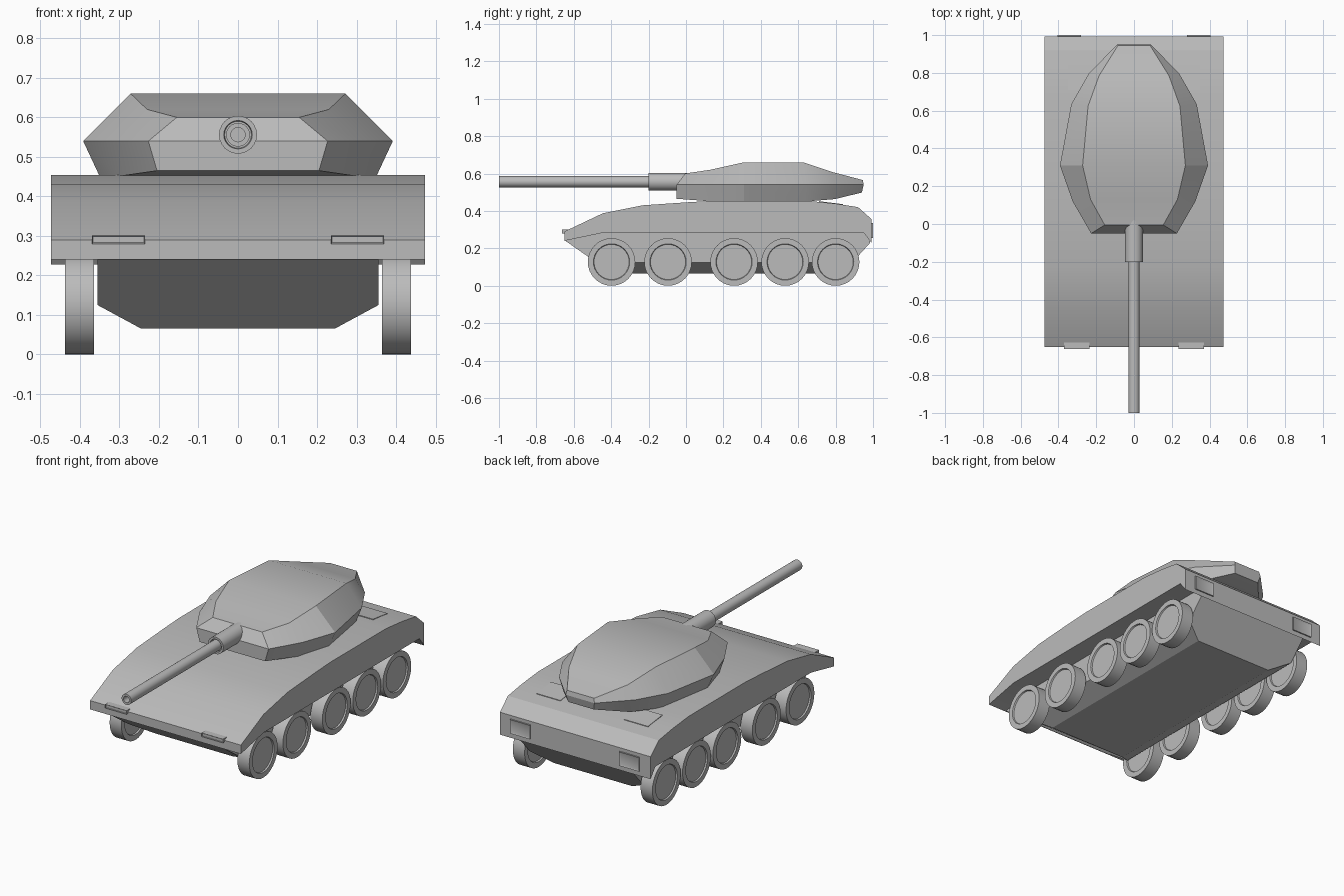
import bpy, bmesh, math
from mathutils import Matrix

if "Cube" in bpy.data.objects:
    bpy.data.objects.remove(bpy.data.objects["Cube"])

grey = bpy.data.materials.new("plain_grey")
grey.diffuse_color = (0.5, 0.5, 0.5, 1)
grey.use_nodes = True
grey.node_tree.nodes["Principled BSDF"].inputs["Base Color"].default_value = grey.diffuse_color


def finish(name, bm, angle=25):
    bmesh.ops.recalc_face_normals(bm, faces=bm.faces[:])
    me = bpy.data.meshes.new(name)
    bm.to_mesh(me)
    bm.free()
    me.materials.append(grey)
    ob = bpy.data.objects.new(name, me)
    bpy.context.collection.objects.link(ob)
    bpy.ops.object.select_all(action='DESELECT')
    ob.select_set(True)
    bpy.context.view_layer.objects.active = ob
    bpy.ops.object.shade_smooth_by_angle(angle=math.radians(angle))
    return ob


def loft(name, rings, angle=25):
    """Skin a list of closed rings and cap both ends."""
    bm = bmesh.new()
    loops = [[bm.verts.new(p) for p in r] for r in rings]
    n = len(loops[0])
    for a, b in zip(loops, loops[1:]):
        for i in range(n):
            j = (i + 1) % n
            bm.faces.new((a[i], a[j], b[j], b[i]))
    bm.faces.new(loops[0])
    bm.faces.new(loops[-1])
    return finish(name, bm, angle)


def extrude_x(name, profile, x0, x1, angle=25):
    return loft(name, [[(x, y, z) for y, z in profile] for x in (x0, x1)], angle)


def lathe(name, profile, centre, axis, segs=32):
    """Turn (radius, offset) points around the x or y axis."""
    rot = Matrix.Rotation(math.pi / 2, 4, 'Y') if axis == 'x' else Matrix.Rotation(-math.pi / 2, 4, 'X')
    m = Matrix.Translation(centre) @ rot
    rings = []
    for r, h in profile:
        ring = []
        for i in range(segs):
            a = 2 * math.pi * i / segs
            ring.append(m @ Matrix.Translation((r * math.cos(a), r * math.sin(a), h)).translation)
        rings.append(ring)
    return loft(name, rings, 30)


# Upper hull with sloping nose and drooping rear lip
extrude_x("upper_hull", [
    (-0.65, 0.24), (-0.65, 0.29), (-0.445, 0.387), (-0.23, 0.43), (0.02, 0.447),
    (0.15, 0.454), (0.65, 0.454), (0.80, 0.439), (0.92, 0.42), (0.993, 0.355),
    (0.993, 0.228), (0.95, 0.283), (-0.445, 0.283)], -0.473, 0.473)

# Lower hull: chamfered tub with raked nose and tail
tub = []
for y_top, y_side, y_floor, z_top in ((-0.645, -0.48, -0.39, 0.24), (0.985, 0.89, 0.83, 0.23)):
    tub.append([(-0.356, y_top, z_top + 0.06), (-0.356, y_top, z_top), (-0.356, y_side, 0.125),
                (-0.245, y_floor, 0.065), (0.245, y_floor, 0.065), (0.356, y_side, 0.125),
                (0.356, y_top, z_top), (0.356, y_top, z_top + 0.06)])
tub[0] = [(x, y, min(z, 0.28)) for x, y, z in tub[0]]
loft("lower_hull", tub)

# Road wheels: shallow dish on both faces
for side in (-1, 1):
    for i, y in enumerate((-0.398, -0.096, 0.257, 0.53, 0.80)):
        lathe(f"wheel_{'left' if side < 0 else 'right'}_{i + 1}",
              [(0.094, -0.029), (0.097, -0.037), (0.127, -0.037),
               (0.127, 0.037), (0.097, 0.037), (0.094, 0.029)],
              (side * 0.401, y, 0.127), 'x')

# Turret stations: roof (x, y, z), waist (x, y), base (x, y, z)
stations = [
    ((0.155, -0.005, 0.60), (0.227, -0.05), (0.205, -0.05, 0.465)),
    ((0.230, 0.13, 0.62), (0.325, 0.12), (0.295, 0.12, 0.452)),
    ((0.272, 0.31, 0.66), (0.392, 0.31), (0.350, 0.31, 0.45)),
    ((0.243, 0.625, 0.66), (0.332, 0.635), (0.295, 0.635, 0.45)),
    ((0.185, 0.785, 0.607), (0.240, 0.795), (0.210, 0.795, 0.463)),
    ((0.085, 0.945, 0.565), (0.090, 0.95), (0.080, 0.94, 0.498)),
]
rings = []
for roof, waist, base in stations:
    half = [roof, (*waist, 0.54), base]
    rings.append(half + [(-x, y, z) for x, y, z in reversed(half)])
turret_mesh = bmesh.new()
loops = [[turret_mesh.verts.new(p) for p in r] for r in rings]
for a, b in zip(loops, loops[1:]):
    for i in range(6):
        turret_mesh.faces.new((a[i], a[(i + 1) % 6], b[(i + 1) % 6], b[i]))
for r in (loops[0], loops[-1]):  # ends fold along the waist
    turret_mesh.faces.new((r[0], r[1], r[4], r[5]))
    turret_mesh.faces.new((r[1], r[2], r[3], r[4]))
finish("turret", turret_mesh, 22)

# Gun barrel with open bore, and thicker sleeve at its root
lathe("gun_barrel", [(0.018, -0.90), (0.018, -1.0), (0.03, -1.0), (0.03, -0.15)],
      (0, 0, 0.556), 'y', 24)
lathe("gun_sleeve", [(0.034, -0.19), (0.036, -0.2), (0.048, -0.2), (0.048, 0.04)],
      (0, 0, 0.556), 'y', 24)


def framed_box(name, x0, x1, y0, y1, z0, z1, face_y):
    """Box with a recessed panel on the face pointing along face_y."""
    bm = bmesh.new()
    bmesh.ops.create_cube(bm, size=1, matrix=Matrix.Translation(
        ((x0 + x1) / 2, (y0 + y1) / 2, (z0 + z1) / 2))
        @ Matrix.Diagonal((x1 - x0, y1 - y0, z1 - z0, 1)))
    bm.normal_update()
    face = [f for f in bm.faces if f.normal.y * face_y > 0.9]
    bmesh.ops.inset_region(bm, faces=face, thickness=0.013 if face_y > 0 else 0.004, depth=-0.004)
    finish(name, bm)


# Lamps on the nose and tail, and panels on the rear deck
for side, word in ((-1, "left"), (1, "right")):
    xs = sorted((side * 0.235, side * 0.37))
    framed_box(f"front_lamp_{word}", *xs, -0.663, -0.62, 0.28, 0.301, -1)
    xs = sorted((side * 0.28, side * 0.405))
    framed_box(f"rear_lamp_{word}", *xs, 0.97, 1.0, 0.255, 0.335, 1)
    xs = sorted((side * 0.20, side * 0.35))
    extrude_x(f"deck_panel_{word}",
              [(0.71, 0.43), (0.71, 0.452), (0.84, 0.436), (0.84, 0.42)], *xs)
